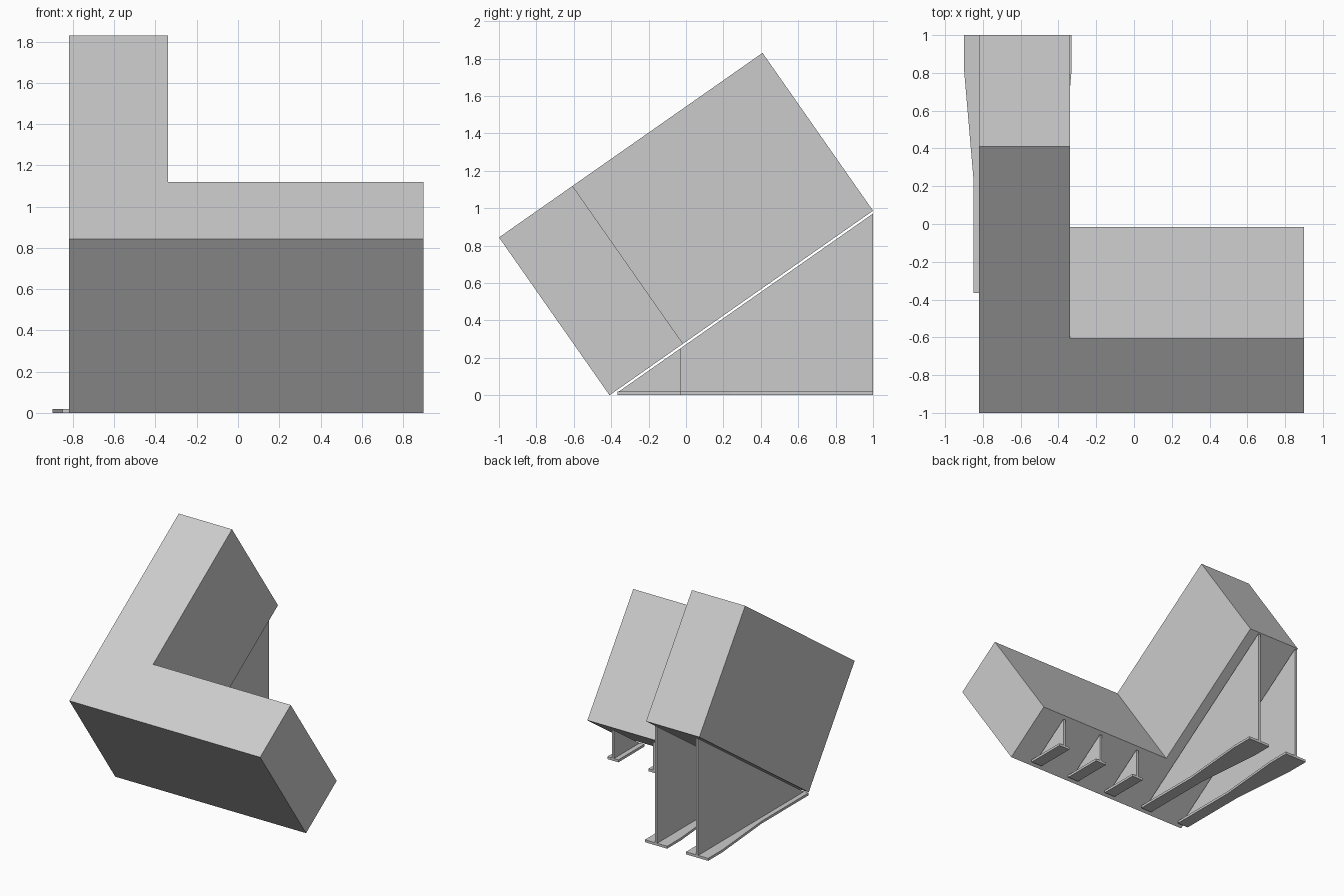
import bpy, bmesh, math
from mathutils import Matrix, Vector

if "Cube" in bpy.data.objects:
    bpy.data.objects.remove(bpy.data.objects["Cube"])

grey = bpy.data.materials.new("light_grey")
grey.diffuse_color = (0.6, 0.6, 0.6, 1)
grey.use_nodes = True
grey.node_tree.nodes["Principled BSDF"].inputs["Base Color"].default_value = grey.diffuse_color

TILT = math.radians(35)
HINGE_Y = -0.409          # lowest edge of the tilted block
GAP = 0.015               # vertical clearance between block and webs
PLATE = 0.02              # foot and web thickness


def prism(name, profile, offset, matrix=None):
    """Extrude a closed 3D profile along an offset vector."""
    bm = bmesh.new()
    face = bm.faces.new([bm.verts.new(p) for p in profile])
    ext = bmesh.ops.extrude_face_region(bm, geom=[face])
    moved = [v for v in ext["geom"] if isinstance(v, bmesh.types.BMVert)]
    bmesh.ops.translate(bm, verts=moved, vec=Vector(offset))
    bmesh.ops.recalc_face_normals(bm, faces=bm.faces)
    if matrix:
        bm.transform(matrix)
    mesh = bpy.data.meshes.new(name)
    bm.to_mesh(mesh)
    bm.free()
    mesh.materials.append(grey)
    obj = bpy.data.objects.new(name, mesh)
    bpy.context.collection.objects.link(obj)
    return obj


# L-shaped block, drawn flat and then tipped back about its lower front edge
l_shape = [(-0.82, 0), (0.90, 0), (0.90, 0.48), (-0.34, 0.48), (-0.34, 1.72), (-0.82, 1.72)]
tip = Matrix.Translation((0, HINGE_Y, 0)) @ Matrix.Rotation(TILT, 4, 'X')
prism("l_block", [(x, y, 0) for x, y in l_shape], (0, 0, 1.03), tip)


def under_block(y):
    return (y - HINGE_Y) * math.tan(TILT) - GAP


def support(label, x, back, foot):
    """Triangular upright web on a flat foot; foot lists (y, half width)."""
    front = -0.365
    web_x = x - PLATE / 2
    y0 = HINGE_Y + (PLATE + GAP) / math.tan(TILT)
    prism(label + "_web",
          [(web_x, y0, PLATE), (web_x, back, PLATE), (web_x, back, under_block(back))],
          (PLATE, 0, 0))
    outline = [(x - w, y, 0) for y, w in foot] + [(x + w, y, 0) for y, w in reversed(foot)]
    prism(label + "_foot", outline, (0, 0, PLATE))


# Large supports with flared feet, then short supports, evenly spaced
for i in range(5):
    x = -0.80 + 0.37 * i
    if i < 2:
        support(f"large_support_{i + 1}", x, 1.0,
                [(-0.365, 0.05), (0.24, 0.05), (0.82, 0.10), (1.0, 0.10)])
    else:
        support(f"small_support_{i - 1}", x, -0.03, [(-0.365, 0.05), (-0.03, 0.05)])
